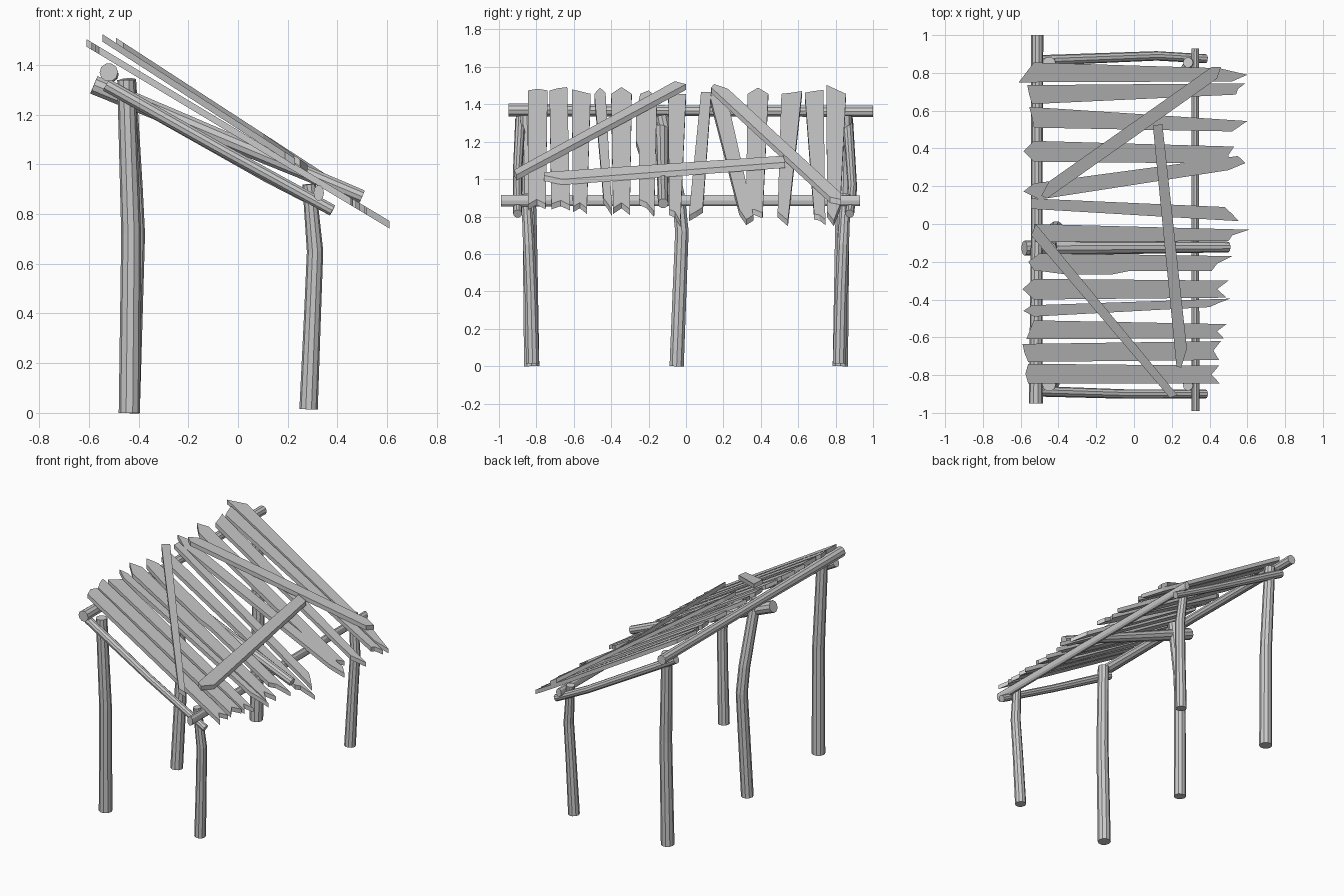
import bpy, bmesh, math
from mathutils import Vector


def finish(name, bm):
    bmesh.ops.recalc_face_normals(bm, faces=bm.faces[:])
    me = bpy.data.meshes.new(name)
    bm.to_mesh(me)
    bm.free()
    ob = bpy.data.objects.new(name, me)
    bpy.context.collection.objects.link(ob)
    return ob


def log(name, path, radii, sides=10, squash=1.0):
    """Faceted log lofted along a path; squash narrows it sideways."""
    pts = [Vector(p) for p in path]
    bm = bmesh.new()
    rings = []
    for i, p in enumerate(pts):
        t = (pts[min(i + 1, len(pts) - 1)] - pts[max(i - 1, 0)]).normalized()
        ref = Vector((1, 0, 0)) if abs(t.x) < 0.5 else Vector((0, 1, 0))
        u = (ref - t * ref.dot(t)).normalized()
        v = t.cross(u)
        ring = []
        for k in range(sides):
            a = 2 * math.pi * k / sides
            ring.append(bm.verts.new(p + radii[i] * (squash * math.cos(a) * u + math.sin(a) * v)))
        rings.append(ring)
    for a, b in zip(rings, rings[1:]):
        for k in range(sides):
            n = (k + 1) % sides
            bm.faces.new((a[k], a[n], b[n], b[k]))
    bm.faces.new(rings[0])
    bm.faces.new(rings[-1])
    return finish(name, bm)


def board(name, outline, z0=1.138, slope=-0.60, thick=0.03):
    """Sloping board: plan outline projected on a slanted top plane."""
    bm = bmesh.new()
    top = [bm.verts.new((x, y, z0 + slope * x)) for x, y in outline]
    low = [bm.verts.new((x, y, z0 + slope * x - thick)) for x, y in outline]
    bm.faces.new(top)
    bm.faces.new(low[::-1])
    for i in range(len(top)):
        j = (i + 1) % len(top)
        bm.faces.new((top[i], low[i], low[j], top[j]))
    return finish(name, bm)


# Posts: tall corner pair, bent tall middle one, short pair
for s, tag in ((-1, "front"), (1, "back")):
    log("tall_post_" + tag,
        [(-0.437, s * 0.825, 0), (-0.43, s * 0.835, 0.72), (-0.45, s * 0.85, 1.34)],
        [0.043, 0.04, 0.036])
    log("short_post_" + tag,
        [(0.284, s * 0.82, 0.015), (0.30, s * 0.83, 0.4), (0.31, s * 0.84, 0.65), (0.286, s * 0.855, 0.92)],
        [0.037, 0.034, 0.033, 0.027])
log("tall_post_middle",
    [(-0.435, -0.05, 0), (-0.412, -0.022, 0.72), (-0.42, -0.04, 0.9), (-0.445, -0.13, 1.34)],
    [0.04, 0.038, 0.037, 0.035])

# Long beams
log("high_beam", [(-0.52, -0.95, 1.37), (-0.515, 0.0, 1.365), (-0.512, 1.0, 1.362)],
    [0.037, 0.03, 0.032])
log("low_beam", [(0.325, -0.99, 0.885), (0.325, 0.93, 0.885)], [0.032, 0.03], squash=0.65)

# Sloping rafters
log("rafter_front", [(-0.53, -0.885, 1.32), (-0.05, -0.9, 1.05), (0.38, -0.9, 0.815)],
    [0.028, 0.025, 0.024])
log("rafter_back", [(-0.53, 0.865, 1.32), (0.12, 0.89, 0.95), (0.38, 0.875, 0.815)],
    [0.028, 0.025, 0.024])
log("rafter_middle", [(-0.58, -0.128, 1.32), (0.5, -0.122, 0.87)], [0.04, 0.028])

# Roof planks: left end (x low, y low, x tip, x high, y high), then right end
planks_back = [
    (-0.61, 0.75, -0.57, -0.53, 0.855, 0.52, 0.755, 0.60, 0.45, 0.825),
    (-0.54, 0.635, -0.555, -0.565, 0.735, 0.54, 0.685, 0.55, 0.59, 0.745),
    (-0.53, 0.51, -0.54, -0.555, 0.62, 0.52, 0.49, 0.56, 0.60, 0.545),
    (-0.53, 0.33, -0.585, -0.53, 0.44, 0.50, 0.32, 0.50, 0.53, 0.41),
    (-0.50, 0.13, -0.585, -0.53, 0.215, 0.50, 0.285, 0.59, 0.55, 0.36),
    (-0.545, 0.08, -0.545, -0.545, 0.135, 0.555, 0.015, 0.52, 0.48, 0.09),
]
planks_front = [
    (-0.52, -0.095, -0.53, -0.53, 0.0, 0.50, -0.09, 0.52, 0.61, -0.03),
    (-0.53, -0.40, -0.59, -0.53, -0.29, 0.49, -0.39, 0.44, 0.50, -0.30),
    (-0.53, -0.49, -0.585, -0.54, -0.43, 0.40, -0.44, 0.45, 0.51, -0.395),
    (-0.57, -0.61, -0.55, -0.53, -0.51, 0.475, -0.605, 0.44, 0.49, -0.53),
    (-0.56, -0.73, -0.58, -0.59, -0.635, 0.45, -0.72, 0.42, 0.46, -0.62),
    (-0.56, -0.845, -0.575, -0.56, -0.74, 0.455, -0.845, 0.41, 0.45, -0.75),
]
for i, p in enumerate(planks_back + planks_front):
    a, b, c, d, e, f, g, h, j, k = p
    board("roof_plank_%02d" % (i + 1),
          [(a, b), (f, g), (h, (g + k) / 2), (j, k), (d, e), (c, (b + e) / 2)])
board("roof_plank_13", [(-0.53, -0.245), (-0.35, -0.268), (-0.12, -0.268), (-0.03, -0.25),
                        (0.41, -0.25), (0.44, -0.21), (0.52, -0.17), (-0.50, -0.155), (-0.56, -0.2)])

# Loose boards nailed on top
board("cross_board_front", [(-0.545, -0.06), (0.19, -0.92), (0.23, -0.905), (-0.52, 0.0)],
      1.172, -0.645)
board("cross_board_back", [(-0.49, 0.15), (-0.46, 0.135), (0.44, 0.77), (0.46, 0.83),
                           (0.41, 0.83), (-0.45, 0.225)], 1.19, -0.65)
board("cross_board_long", [(0.10, 0.52), (0.15, 0.53), (0.28, -0.66), (0.25, -0.76), (0.225, -0.755)],
      1.195, -0.70)
